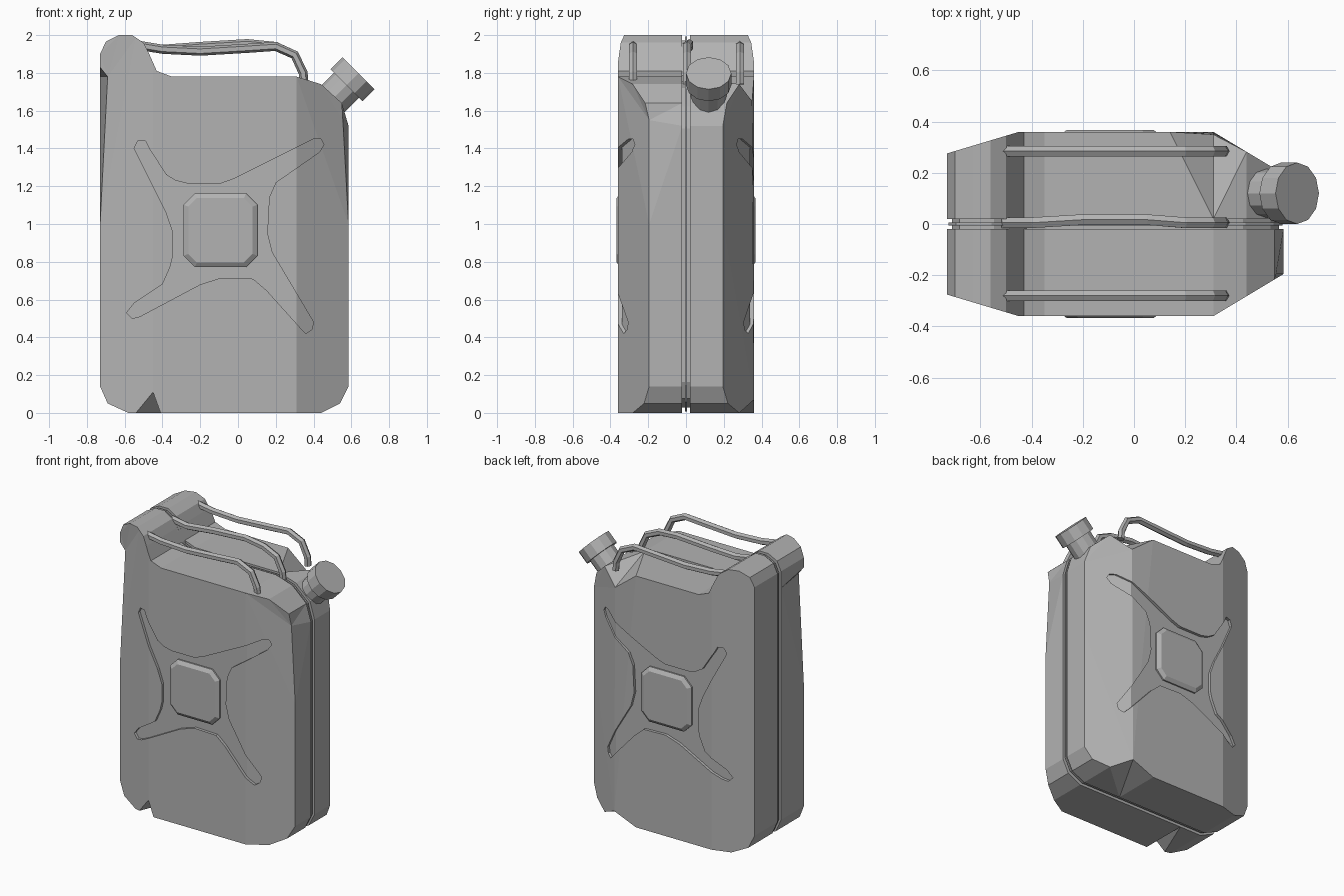
import bpy, bmesh, math
from mathutils import Vector

cube = bpy.data.objects.get("Cube")
if cube:
    bpy.data.objects.remove(cube, do_unlink=True)

grey = bpy.data.materials.new("painted_grey")
grey.use_nodes = True
shade = (0.45, 0.45, 0.45, 1)
grey.diffuse_color = shade
grey.node_tree.nodes["Principled BSDF"].inputs["Base Color"].default_value = shade

BACK_X, FRONT_X, SIDE_Y = -0.45, 0.31, 0.36   # where the flat side panel ends
SEAM = 0.02
RECESS = 0.02

# Side silhouette of the can (x, z)
PROFILE = [(-.58, 0), (.44, 0), (.54, .05), (.585, .14), (.585, 1), (.585, 1.52),
           (.55, 1.64), (.44, 1.74), (.31, 1.78), (-.35, 1.78), (-.43, 1.81),
           (-.47, 1.9), (-.5, 1.96), (-.56, 2), (-.63, 2), (-.7, 1.965),
           (-.73, 1.9), (-.73, 1.83), (-.73, 1.78), (-.73, 1), (-.73, .14), (-.69, .05)]

# Outline of the cross-shaped pressing (x, z)
CROSS = [(-.55, 1.4), (-.53, 1.44), (-.49, 1.44), (-.47, 1.4), (-.38, 1.26), (-.33, 1.23),
         (-.27, 1.215), (-.09, 1.215), (-.02, 1.24), (.4, 1.45), (.44, 1.45), (.455, 1.42),
         (.43, 1.38), (.2, 1.22), (.165, 1.14), (.155, .95), (.18, .85), (.4, .48),
         (.39, .44), (.36, .42), (.33, .45), (.15, .65), (.08, .71), (-.09, .715),
         (-.2, .68), (-.52, .51), (-.56, .5), (-.59, .53), (-.55, .58), (-.4, .68),
         (-.36, .77), (-.345, .83), (-.345, .96), (-.38, 1.06)]


def side_y(x):
    """Half width of the can at x."""
    if x > FRONT_X:
        return SIDE_Y - (x - FRONT_X) * 0.6
    if x < BACK_X:
        return SIDE_Y - (BACK_X - x) * 0.3
    return SIDE_Y


def finish(bm, name):
    bmesh.ops.recalc_face_normals(bm, faces=bm.faces)
    mesh = bpy.data.meshes.new(name)
    bm.to_mesh(mesh)
    bm.free()
    mesh.materials.append(grey)
    obj = bpy.data.objects.new(name, mesh)
    bpy.context.collection.objects.link(obj)
    return obj


def prism(points, y0, y1):
    """Extrude an (x, z) outline from y0 to y1."""
    bm = bmesh.new()
    face = bm.faces.new([bm.verts.new((x, y0, z)) for x, z in points])
    out = bmesh.ops.extrude_face_region(bm, geom=[face], use_keep_orig=True)
    for v in out["geom"]:
        if isinstance(v, bmesh.types.BMVert):
            v.co.y = y1
    return bm


def bisect(bm, point, normal, clear=False):
    geom = bm.verts[:] + bm.edges[:] + bm.faces[:]
    cut = bmesh.ops.bisect_plane(bm, geom=geom, plane_co=point, plane_no=normal,
                                 dist=1e-5, clear_outer=clear)
    if clear:
        edges = [e for e in cut["geom_cut"] if isinstance(e, bmesh.types.BMEdge)]
        bmesh.ops.holes_fill(bm, edges=edges, sides=0)


def body_half(name, side, cuts, dents):
    bm = prism(PROFILE, SEAM, SIDE_Y)
    # tapered ends
    bisect(bm, (FRONT_X, SIDE_Y, 0), (0.6, 1, 0), True)
    bisect(bm, (BACK_X, SIDE_Y, 0), (-0.3, 1, 0), True)
    # battered corners
    for x in cuts:
        bisect(bm, (x, 0, 0), (1, 0, 0))
    for spot, shift in dents:
        vert = min(bm.verts, key=lambda v: (v.co - Vector(spot)).length)
        vert.co += Vector(shift)
        bmesh.ops.triangulate(bm, faces=list(vert.link_faces))
    for v in bm.verts:
        v.co.y *= side
    obj = finish(bm, name)

    # cutter whose floor follows the tapered side
    bm = bmesh.new()
    bm.faces.new([bm.verts.new((x, 0, z)) for x, z in CROSS])
    for x in (BACK_X, FRONT_X):
        bisect(bm, (x, 0, 0), (1, 0, 0))
    out = bmesh.ops.extrude_face_region(bm, geom=bm.faces[:], use_keep_orig=True)
    top = {v for v in out["geom"] if isinstance(v, bmesh.types.BMVert)}
    for v in bm.verts:
        v.co.y = side * (0.5 if v in top else side_y(v.co.x) - RECESS)
    cutter = finish(bm, "cross_cutter")
    cutter.hide_render = True

    mod = obj.modifiers.new("cross_pressing", "BOOLEAN")
    mod.operation, mod.solver, mod.object = "DIFFERENCE", "EXACT", cutter
    graph = bpy.context.evaluated_depsgraph_get()
    pressed = bpy.data.meshes.new_from_object(obj.evaluated_get(graph))
    obj.modifiers.clear()
    obj.data = pressed
    bpy.data.objects.remove(cutter, do_unlink=True)


# Body halves
body_half("body_front_half", -1, (-.54, -.41), [
    ((BACK_X, SIDE_Y, 0), (0, 0, .11)),
    ((-.73, .275, 1.78), (.04, 0, 0)),
    ((.585, .195, 1.52), (-.03, 0, .03))])
body_half("body_back_half", 1, (.14,), [
    ((FRONT_X, SIDE_Y, 0), (0, 0, .07)),
    ((FRONT_X, SIDE_Y, 1.78), (0, -.01, -.13))])


# Seam: recessed band with a thin weld flange
def scaled(points, k):
    return [(-.07 + (x + .07) * k, 1 + (z - 1) * k) for x, z in points]


finish(prism(scaled(PROFILE, .972), -SEAM, SEAM), "seam_band")
finish(prism(scaled(PROFILE, .992), -.006, .006), "seam_flange")


# Raised square badge on each side, with bevelled rim
def octagon(half, corner):
    h, c = half, half - corner
    ring = [(-c, h), (c, h), (h, c), (h, -c), (c, -h), (-c, -h), (-h, -c), (-h, c)]
    return [(x - .093, z + .967) for x, z in ring]


for name, side in (("front_plate", -1), ("back_plate", 1)):
    bm = bmesh.new()
    rings = []
    for y, half, corner in ((.33, .195, .06), (.35, .195, .06), (.367, .17, .045)):
        rings.append([bm.verts.new((x, side * y, z)) for x, z in octagon(half, corner)])
    bm.faces.new(rings[0])
    bm.faces.new(rings[-1])
    for a, b in zip(rings, rings[1:]):
        for i in range(8):
            j = (i + 1) % 8
            bm.faces.new((a[i], a[j], b[j], b[i]))
    finish(bm, name)


# Three carrying handles swept along a path
def handle(name, path, radius=.024, sides=6):
    bm = bmesh.new()
    pts = [Vector(p) for p in path]
    rings = []
    for i, p in enumerate(pts):
        tangent = (pts[min(i + 1, len(pts) - 1)] - pts[max(i - 1, 0)]).normalized()
        up = Vector((-tangent.z, 0, tangent.x))
        ring = []
        for k in range(sides):
            a = math.tau * k / sides + math.pi / 2
            offset = up * math.sin(a) + Vector((0, math.cos(a), 0))
            ring.append(bm.verts.new(p + offset * radius))
        rings.append(ring)
    bm.faces.new(rings[0])
    bm.faces.new(rings[-1])
    for a, b in zip(rings, rings[1:]):
        for k in range(sides):
            j = (k + 1) % sides
            bm.faces.new((a[k], a[j], b[j], b[k]))
    finish(bm, name)


HANDLE = [(-.52, 1.945), (-.4, 1.925), (-.2, 1.915), (.05, 1.93), (.2, 1.94),
          (.3, 1.895), (.345, 1.8), (.35, 1.74)]
for name, y in (("front_handle", -.28), ("back_handle", .285)):
    handle(name, [(x, y, z) for x, z in HANDLE])
# the middle handle is slightly bowed
handle("middle_handle", [(x, .005 + .012 * (i in (2, 3)), z + .025 * (i in (2, 3)))
                         for i, (x, z) in enumerate(HANDLE)])


# Angled spout and cap
def tube(name, start, end, radius):
    a, b = Vector((start[0], .12, start[1])), Vector((end[0], .12, end[1]))
    bm = bmesh.new()
    bmesh.ops.create_cone(bm, cap_ends=True, segments=12, radius1=radius,
                          radius2=radius, depth=(b - a).length)
    turn = (b - a).to_track_quat("Z", "Y").to_matrix()
    for v in bm.verts:
        v.co = turn @ v.co + (a + b) / 2
    finish(bm, name)


tube("spout_neck", (.44, 1.6), (.585, 1.745), .094)
tube("spout_cap", (.575, 1.735), (.638, 1.798), .12)
